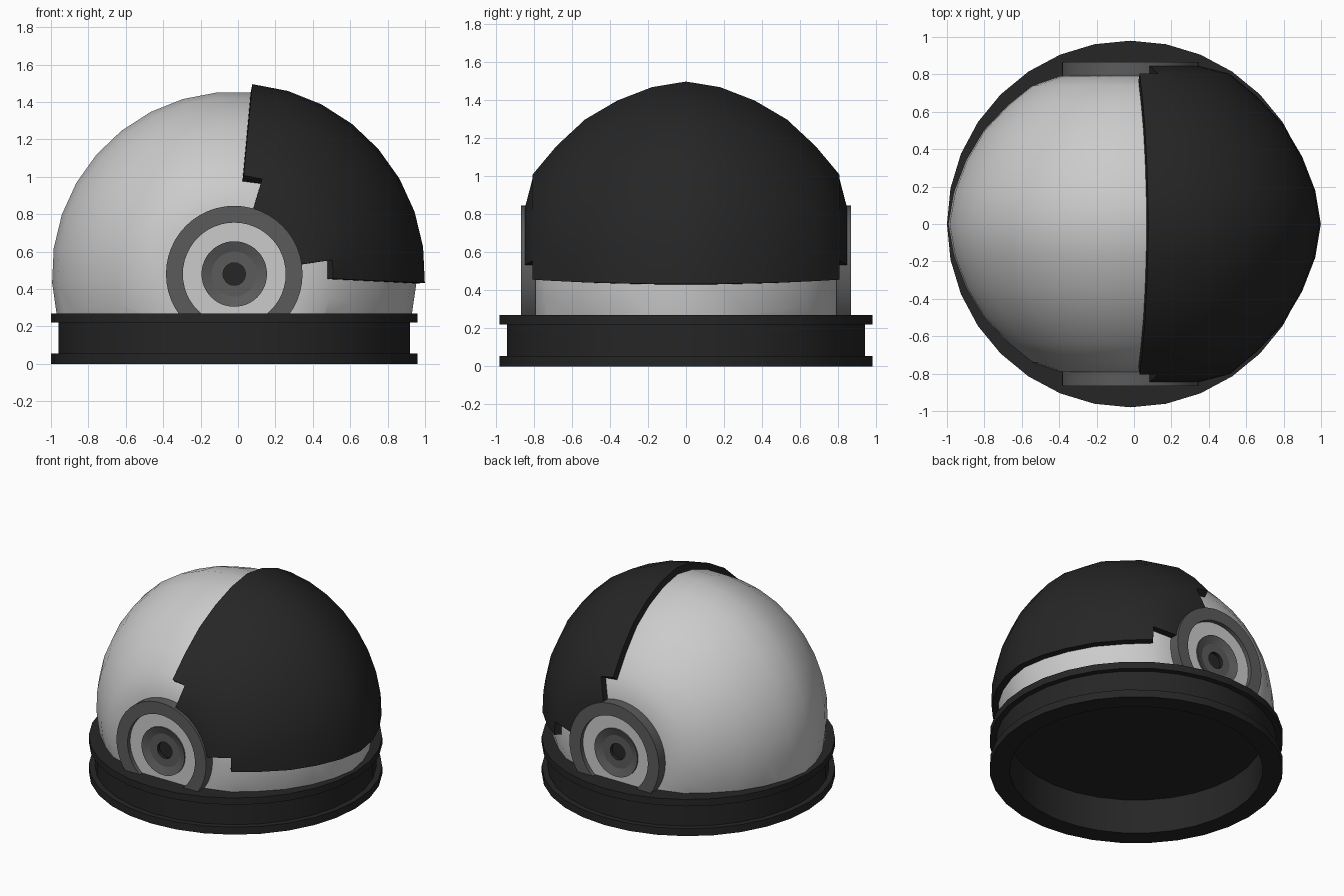
import bpy, bmesh, math

cube = bpy.data.objects.get("Cube")
if cube:
    bpy.data.objects.remove(cube, do_unlink=True)

CX, CZ = -0.02, 0.48          # pivot axis of dome, visor and ear discs
STEP = math.radians(360 / 33)  # angular step shared by dome and visor
START = math.radians(-2.7)


def material(name, value):
    m = bpy.data.materials.new(name)
    m.use_nodes = True
    colour = (value, value, value, 1)
    m.diffuse_color = colour
    bsdf = m.node_tree.nodes["Principled BSDF"]
    bsdf.inputs["Base Color"].default_value = colour
    bsdf.inputs["Roughness"].default_value = 0.6
    return m


white = material("shell white", 0.60)
grey = material("trim grey", 0.105)
black = material("matte black", 0.019)


def around_y(r, h, a):
    return (CX + r * math.cos(a), h, CZ + r * math.sin(a))


def around_z(r, h, a):
    return (CX + r * math.cos(a), r * math.sin(a), h)


def finish(bm, name, mats, angle=35):
    bmesh.ops.remove_doubles(bm, verts=bm.verts, dist=1e-5)
    bmesh.ops.recalc_face_normals(bm, faces=bm.faces)
    mesh = bpy.data.meshes.new(name)
    bm.to_mesh(mesh)
    bm.free()
    for m in mats:
        mesh.materials.append(m)
    obj = bpy.data.objects.new(name, mesh)
    bpy.context.collection.objects.link(obj)
    bpy.ops.object.select_all(action="DESELECT")
    obj.select_set(True)
    bpy.context.view_layer.objects.active = obj
    bpy.ops.object.shade_smooth_by_angle(angle=math.radians(angle))
    return obj


def sweep(profile, place, angles, closed=True, keep=None, slots=None):
    """Sweep a (radius, height) profile through a list of angles."""
    bm = bmesh.new()
    rows = [[bm.verts.new(place(r, h, a)) for r, h in profile] for a in angles]
    for i in range(len(rows) if closed else len(rows) - 1):
        p, q = rows[i], rows[(i + 1) % len(rows)]
        for j in range(len(profile) - 1):
            if keep and not keep(i, j):
                continue
            f = bm.faces.new((p[j], p[j + 1], q[j + 1], q[j]))
            f.material_index = slots[j] if slots else 0
    bmesh.ops.dissolve_degenerate(bm, dist=1e-6, edges=bm.edges)
    return bm


def turn(n, start=0.0):
    return [start + math.tau * i / n for i in range(n)]


def trim_below(bm, z):
    geom = bm.verts[:] + bm.edges[:] + bm.faces[:]
    bmesh.ops.bisect_plane(bm, geom=geom, plane_co=(0, 0, z),
                           plane_no=(0, 0, 1), clear_inner=True)


# Dome: flattened ball with flat sides, turned about the sideways axis
half = [(0.945, 0.17), (0.88, 0.34), (0.785, 0.50), (0.65, 0.64),
        (0.525, 0.74), (0.38, 0.79), (0, 0.79)]
dome_profile = [(r, -h) for r, h in reversed(half)] + [(0.975, 0)] + half
bm = sweep(dome_profile, around_y, turn(33, START))
trim_below(bm, 0.26)
finish(bm, "dome", [white], 40)

# Visor: thick shell sector, narrower where it wraps the ear discs
half = [(0.99, 0.18), (0.92, 0.36), (0.82, 0.53), (0.68, 0.68),
        (0.53, 0.805), (0.37, 0.845), (0.33, 0.85)]
visor_profile = [(r, -h) for r, h in reversed(half)] + [(1.02, 0)] + half
last = len(visor_profile) - 2
bm = sweep(visor_profile, around_y, [START + STEP * i for i in range(9)], False,
           keep=lambda i, j: 1 <= j <= last - 2 + 1 and 2 <= j <= last - 2
           or 1 <= i <= 6)
visor = finish(bm, "visor", [black], 40)
solid = visor.modifiers.new("thickness", "SOLIDIFY")
solid.thickness = 0.05
solid.offset = -1
bpy.ops.object.modifier_apply(modifier="thickness")
bpy.ops.object.shade_smooth_by_angle(angle=math.radians(40))

# Ear discs: grey rim, white recessed band, grey hub with a dark hole
disc_profile = [(0.365, 0.77), (0.365, 0.865), (0.275, 0.865), (0.275, 0.835),
                (0.175, 0.835), (0.175, 0.845), (0.12, 0.825), (0.06, 0.825),
                (0.06, 0.80), (0, 0.80)]
disc_slots = [0, 0, 0, 1, 0, 0, 0, 2, 2]
for name, side in (("right_ear_disc", -1), ("left_ear_disc", 1)):
    bm = sweep([(r, side * h) for r, h in disc_profile], around_y,
               turn(48), slots=disc_slots)
    trim_below(bm, 0.26)
    finish(bm, name, [grey, white, black], 15)

# Neck ring: grooved band with an open underside and closed ceiling
ring_profile = [(0, 0.255), (0.846, 0.255), (0.846, 0), (0.98, 0),
                (0.98, 0.055), (0.94, 0.055), (0.94, 0.22), (0.98, 0.22),
                (0.98, 0.27), (0, 0.27)]
finish(sweep(ring_profile, around_z, turn(32)), "neck_ring", [black])
